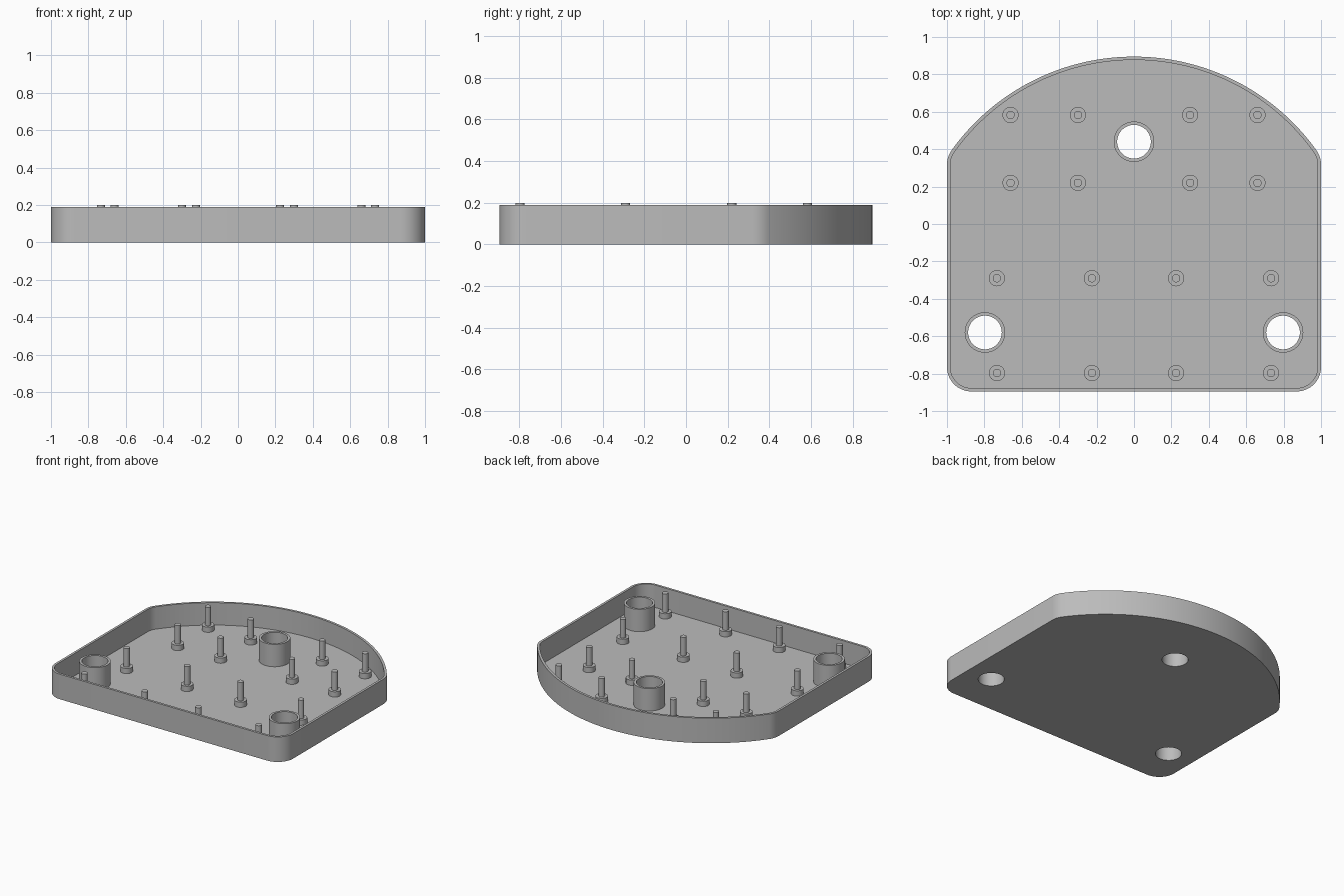
import bpy, bmesh, math

if "Cube" in bpy.data.objects:
    bpy.data.objects.remove(bpy.data.objects["Cube"], do_unlink=True)

RIM, FLOOR, WALL, PIN_TOP = 0.19, 0.02, 0.018, 0.2
HOLE_R, BOSS_R = 0.09, 0.108
HALF_DEPTH = 0.895
CORNER_R = 0.13
ARC_R = 1.2

grey = bpy.data.materials.new("plain grey")
grey.use_nodes = True
grey.diffuse_color = (0.5, 0.5, 0.5, 1)
grey.node_tree.nodes["Principled BSDF"].inputs["Base Color"].default_value = (0.5, 0.5, 0.5, 1)


def add_object(name, bm):
    bmesh.ops.recalc_face_normals(bm, faces=bm.faces)
    mesh = bpy.data.meshes.new(name)
    bm.to_mesh(mesh)
    bm.free()
    mesh.materials.append(grey)
    obj = bpy.data.objects.new(name, mesh)
    bpy.context.collection.objects.link(obj)
    return obj


def activate(obj):
    bpy.ops.object.select_all(action='DESELECT')
    obj.select_set(True)
    bpy.context.view_layer.objects.active = obj


def smooth(obj):
    activate(obj)
    bpy.ops.object.shade_smooth_by_angle(angle=math.radians(30))


def arc(cx, cy, r, start, end, steps):
    return [(cx + r * math.cos(start + (end - start) * i / steps),
             cy + r * math.sin(start + (end - start) * i / steps)) for i in range(steps + 1)]


def outline(inset):
    """Rounded front corners, straight sides and a bowed back, all offset inwards."""
    r = CORNER_R
    cx, low = 1 - r, -HALF_DEPTH + r
    arc_y = HALF_DEPTH - ARC_R
    high = arc_y + math.sqrt((ARC_R - r) ** 2 - cx ** 2)
    meet = math.atan2(high - arc_y, cx)
    right = arc(cx, low, r - inset, -math.pi / 2, 0, 14)
    right += arc(cx, high, r - inset, 0, meet, 10)
    right += arc(0, arc_y, ARC_R - inset, meet, math.pi / 2, 36)[1:]
    return right + [(-x, y) for x, y in reversed(right[:-1])]


def prism(name, points, bottom, top):
    bm = bmesh.new()
    base = bm.faces.new([bm.verts.new((x, y, bottom)) for x, y in points])
    new = bmesh.ops.extrude_face_region(bm, geom=[base], use_keep_orig=True)["geom"]
    bmesh.ops.translate(bm, vec=(0, 0, top - bottom),
                        verts=[g for g in new if isinstance(g, bmesh.types.BMVert)])
    return add_object(name, bm)


def lathe(name, profile, steps, closed=False):
    """Turn a radius and height profile around the upright axis."""
    bm = bmesh.new()
    verts = [bm.verts.new((r, 0, z)) for r, z in profile]
    pairs = list(zip(verts, verts[1:])) + ([(verts[-1], verts[0])] if closed else [])
    edges = [bm.edges.new(p) for p in pairs]
    bmesh.ops.spin(bm, geom=verts + edges, cent=(0, 0, 0), axis=(0, 0, 1),
                   angle=2 * math.pi, steps=steps, use_merge=False)
    bmesh.ops.remove_doubles(bm, verts=bm.verts, dist=0.0001)
    return add_object(name, bm)


def place(obj, name, spots):
    """Put the object at the first spot and linked copies at the rest."""
    smooth(obj)
    for i, (x, y) in enumerate(spots):
        item = obj if i == 0 else obj.copy()
        if i:
            bpy.context.collection.objects.link(item)
        item.name = f"{name}_{i + 1}"
        item.location = (x, y, 0)


def cut(body, cutter):
    cutter.hide_render = True
    mod = body.modifiers.new("cut", 'BOOLEAN')
    mod.operation = 'DIFFERENCE'
    mod.solver = 'EXACT'
    mod.object = cutter
    bpy.context.view_layer.update()
    activate(body)
    bpy.ops.object.modifier_apply(modifier=mod.name)
    bpy.data.objects.remove(cutter, do_unlink=True)


# Tray: solid block hollowed from above and pierced by three holes
boss_spots = [(0, 0.44), (-0.797, -0.58), (0.797, -0.58)]
tray = prism("tray", outline(0), 0, RIM)
cut(tray, prism("cavity_cutter", outline(WALL), FLOOR, 0.4))
for x, y in boss_spots:
    hole = lathe("hole_cutter", [(0, -0.1), (HOLE_R, -0.1), (HOLE_R, 0.1), (0, 0.1)], 64)
    hole.location = (x, y, 0)
    cut(tray, hole)
smooth(tray)

# Tubes standing around the holes
boss = lathe("screw_tube", [(HOLE_R, FLOOR), (BOSS_R, FLOOR), (BOSS_R, RIM), (HOLE_R, RIM)],
             64, closed=True)
place(boss, "screw_tube", boss_spots)

# Stepped locating pins, mirrored left and right
pin_rows = [((0.30, 0.66), (0.22, 0.583)), ((0.225, 0.733), (-0.29, -0.797))]
pin_spots = [(side * x, y) for xs, ys in pin_rows for x in xs for y in ys for side in (-1, 1)]
pin = lathe("pin", [(0, FLOOR), (0.043, FLOOR), (0.043, 0.06), (0.022, 0.06),
                    (0.022, PIN_TOP), (0, PIN_TOP)], 32)
place(pin, "pin", pin_spots)
